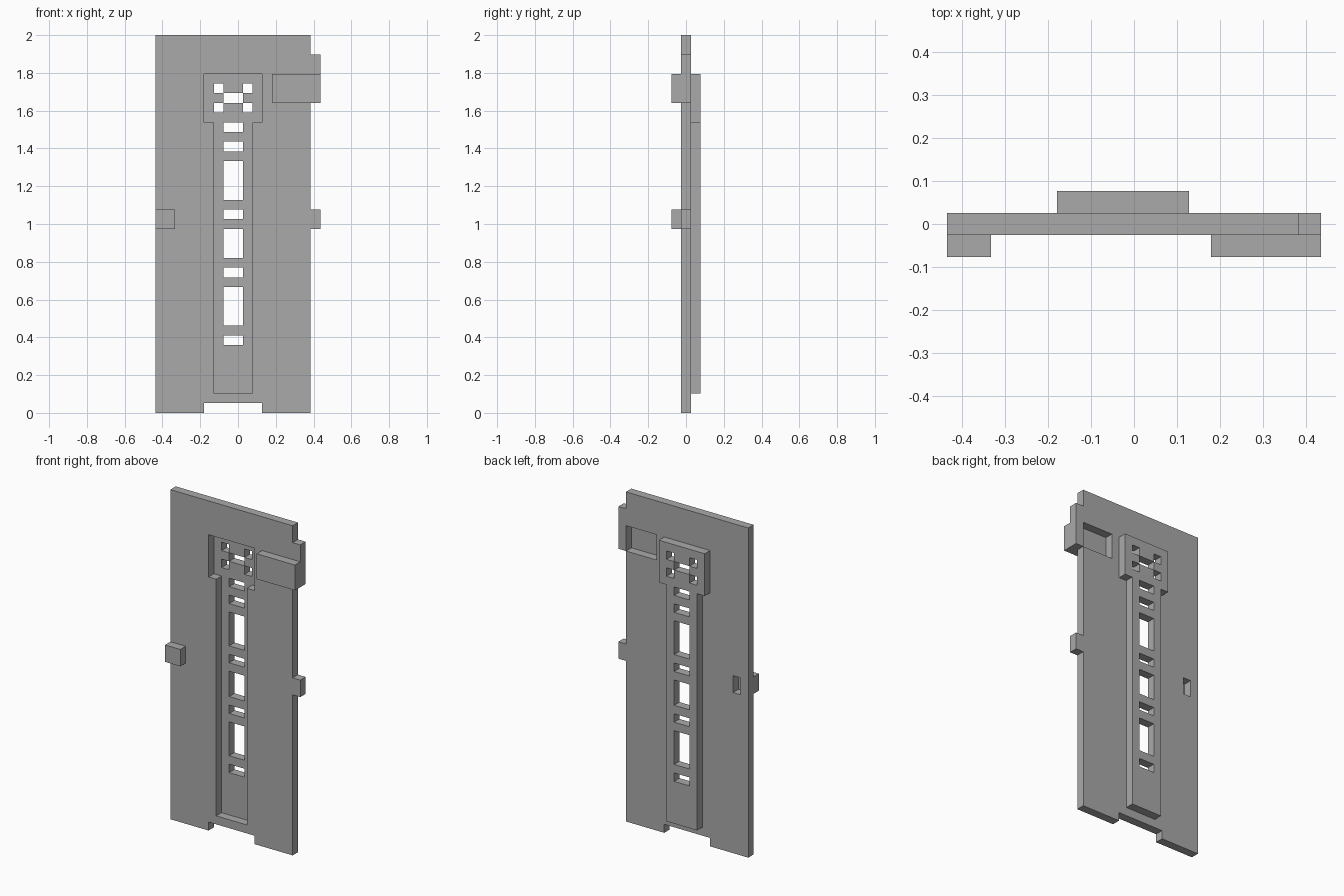
import bpy
import bmesh

cube = bpy.data.objects.get("Cube")
if cube:
    bpy.data.objects.remove(cube, do_unlink=True)

U = 2 / 39                      # one grid step
FRONT, MIDDLE, BACK = 0, 1, 2   # three layers, each one step thick

grey = bpy.data.materials.new("plain grey")
grey.use_nodes = True
colour = (0.4, 0.4, 0.4, 1)
grey.diffuse_color = colour
grey.node_tree.nodes["Principled BSDF"].inputs["Base Color"].default_value = colour

# Rectangles are (left, right, bottom, top) in grid steps
head, stem = (5, 11, 30, 35), (6, 10, 2, 30)
foot_notch = (5, 11, 0, 1)
latch_pocket, stop_pocket = (12, 16, 32, 35), (1, 2, 19, 21)
slots = [(7, 9, a, b) for a, b in
         ((7, 8), (9, 13), (14, 15), (16, 19), (20, 21), (22, 26), (27, 28), (29, 30), (32, 33))]
vents = [(x, x + 1, z, z + 1) for x in (6, 9) for z in (31, 33)]

# Part name: layer, solid rectangles, cut rectangles
parts = {
    "door_plate": (MIDDLE, [(0, 16, 0, 39)],
                   [head, stem, foot_notch, latch_pocket, stop_pocket]),
    "upper_hinge_tab": (MIDDLE, [(16, 17, 32, 37)], []),
    "middle_hinge_tab": (MIDDLE, [(16, 17, 19, 21)], []),
    "slotted_back_panel": (BACK, [head, stem], slots + vents),
    "latch_block": (FRONT, [(12, 17, 32, 35)], []),
    "stop_block": (FRONT, [(0, 2, 19, 21)], []),
}

# Grid lines needed by all the rectangles
rects = [r for _, solid, cut in parts.values() for r in solid + cut]
xs = sorted({v for r in rects for v in r[:2]})
zs = sorted({v for r in rects for v in r[2:]})


def inside(cell, boxes):
    x, z = xs[cell[0]], zs[cell[1]]
    return any(a <= x < b and c <= z < d for a, b, c, d in boxes)


def cells_of(layer, solid, cut):
    grid = [(i, k) for i in range(len(xs) - 1) for k in range(len(zs) - 1)]
    return {(i, layer, k) for i, k in grid
            if inside((i, k), solid) and not inside((i, k), cut)}


cells = {name: cells_of(*spec) for name, spec in parts.items()}
filled = set().union(*cells.values())


def build(name, own):
    """Make the outer faces of one part, leaving out faces joined to another part."""
    bm = bmesh.new()
    points = {}

    def vert(p):
        if p not in points:
            points[p] = bm.verts.new(((xs[p[0]] - 8.5) * U, (p[1] - 1.5) * U, zs[p[2]] * U))
        return points[p]

    for cell in sorted(own):
        for axis in range(3):
            b, c = (axis + 1) % 3, (axis + 2) % 3
            for side in (0, 1):
                near = list(cell)
                near[axis] += 2 * side - 1
                if tuple(near) in filled:
                    continue
                loop = []
                for db, dc in ((0, 0), (1, 0), (1, 1), (0, 1)):
                    p = list(cell)
                    p[axis] += side
                    p[b] += db
                    p[c] += dc
                    loop.append(vert(tuple(p)))
                bm.faces.new(loop if side else loop[::-1])

    mesh = bpy.data.meshes.new(name)
    bm.to_mesh(mesh)
    bm.free()
    mesh.materials.append(grey)
    bpy.context.collection.objects.link(bpy.data.objects.new(name, mesh))


for part_name, part_cells in cells.items():
    build(part_name, part_cells)
